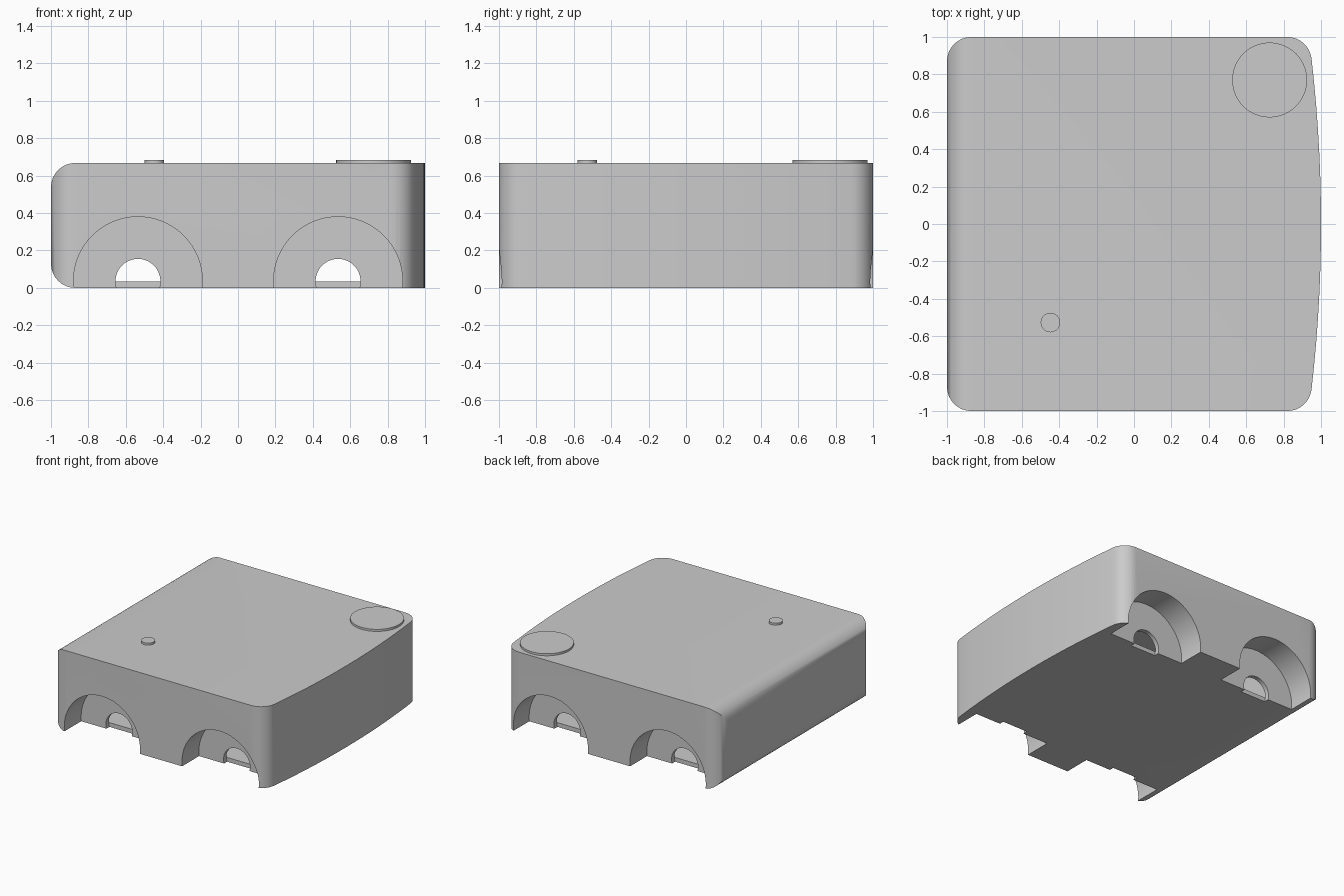
import bpy, bmesh, math
from math import sin, cos, pi
from mathutils import Matrix, Vector

if "Cube" in bpy.data.objects:
    bpy.data.objects.remove(bpy.data.objects["Cube"])

H = 0.668            # body height
T = 0.035            # wall thickness
WX, WZ = 0.535, 0.035  # wheel centre
WELL_R, WELL_Y = 0.345, 0.78
HOLE_R = 0.12


def prism(name, pts, direction):
    """Extrude a closed planar outline."""
    bm = bmesh.new()
    face = bm.faces.new([bm.verts.new(p) for p in pts])
    top = bmesh.ops.extrude_face_region(bm, geom=[face])
    verts = [v for v in top["geom"] if isinstance(v, bmesh.types.BMVert)]
    bmesh.ops.translate(bm, verts=verts, vec=direction)
    bmesh.ops.recalc_face_normals(bm, faces=bm.faces)
    return finish(name, bm)


def cylinder(name, r, start, end, segs=64):
    bm = bmesh.new()
    a, b = Vector(start), Vector(end)
    rot = (b - a).to_track_quat('Z', 'Y').to_matrix().to_4x4()
    bmesh.ops.create_cone(bm, cap_ends=True, segments=segs, radius1=r, radius2=r,
                          depth=(b - a).length,
                          matrix=Matrix.Translation((a + b) / 2) @ rot)
    return finish(name, bm)


def finish(name, bm):
    mesh = bpy.data.meshes.new(name)
    bm.to_mesh(mesh)
    bm.free()
    ob = bpy.data.objects.new(name, mesh)
    bpy.context.collection.objects.link(ob)
    return ob


def boolean(ob, cutter, op):
    """Apply a boolean and discard the cutter."""
    mod = ob.modifiers.new("cut", 'BOOLEAN')
    mod.operation, mod.object, mod.solver = op, cutter, 'EXACT'
    bpy.context.view_layer.objects.active = ob
    bpy.ops.object.modifier_apply(modifier=mod.name)
    bpy.data.objects.remove(cutter)


def arc(cx, cy, r, a0, a1, n):
    return [(cx + r * cos(a0 + (a1 - a0) * i / n), cy + r * sin(a0 + (a1 - a0) * i / n))
            for i in range(n + 1)]


def body_solid(name, t):
    """Rounded plan with a bowed right side, crossed with a side profile rounded on the left."""
    r, big = 0.13 - t, 7.72 - t
    cx, cy = 0.82, 0.87
    a = math.asin(cy / 7.59)
    plan = (arc(-cy, -cy, r, pi, 1.5 * pi, 8) + arc(cx, -cy, r, -pi / 2, -a, 8)
            + arc(1 - 7.72, 0, big, -a, a, 14)[1:-1]
            + arc(cx, cy, r, a, pi / 2, 8) + arc(-cy, cy, r, pi / 2, pi, 8))
    ob = prism(name, [(x, y, t) for x, y in plan], (0, 0, H - 2 * t))
    side = (arc(-0.87, H - 0.13, r, pi / 2, pi, 8) + arc(-0.87, 0.13, r, pi, 1.5 * pi, 8))
    # the flat top and bottom follow the plan exactly beyond the fillets
    side = [(1.2, H - t)] + side + [(1.2, t)]
    boolean(ob, prism("profile", [(x, -1.2, z) for x, z in side], (0, 2.4, 0)), 'INTERSECT')
    return ob


def cut_wheels(ob, r, y0, y1):
    for sx in (-1, 1):
        for sy in (-1, 1):
            boolean(ob, cylinder("wheel_cutter", r, (sx * WX, sy * y0, WZ),
                                 (sx * WX, sy * y1, WZ)), 'DIFFERENCE')


# Hollow body: shell, wheel wells, axle openings
body = body_solid("body_shell", 0)
cavity = body_solid("cavity", T)
cut_wheels(cavity, WELL_R + T, WELL_Y - T, 1.2)
boolean(body, cavity, 'DIFFERENCE')
cut_wheels(body, WELL_R, WELL_Y, 1.2)
cut_wheels(body, HOLE_R, WELL_Y - T - 0.004, 0.9)

# Raised discs on the lid
big_disc = cylinder("large_top_disc", 0.2, (0.725, 0.77, H - 0.01), (0.725, 0.77, H + 0.017))
button = cylinder("small_top_button", 0.052, (-0.447, -0.527, H - 0.01),
                  (-0.447, -0.527, H + 0.017), 32)

# Smooth curves, crisp edges
for ob in (body, big_disc, button):
    bpy.ops.object.select_all(action='DESELECT')
    ob.select_set(True)
    bpy.context.view_layer.objects.active = ob
    bpy.ops.object.shade_smooth_by_angle(angle=math.radians(30))
